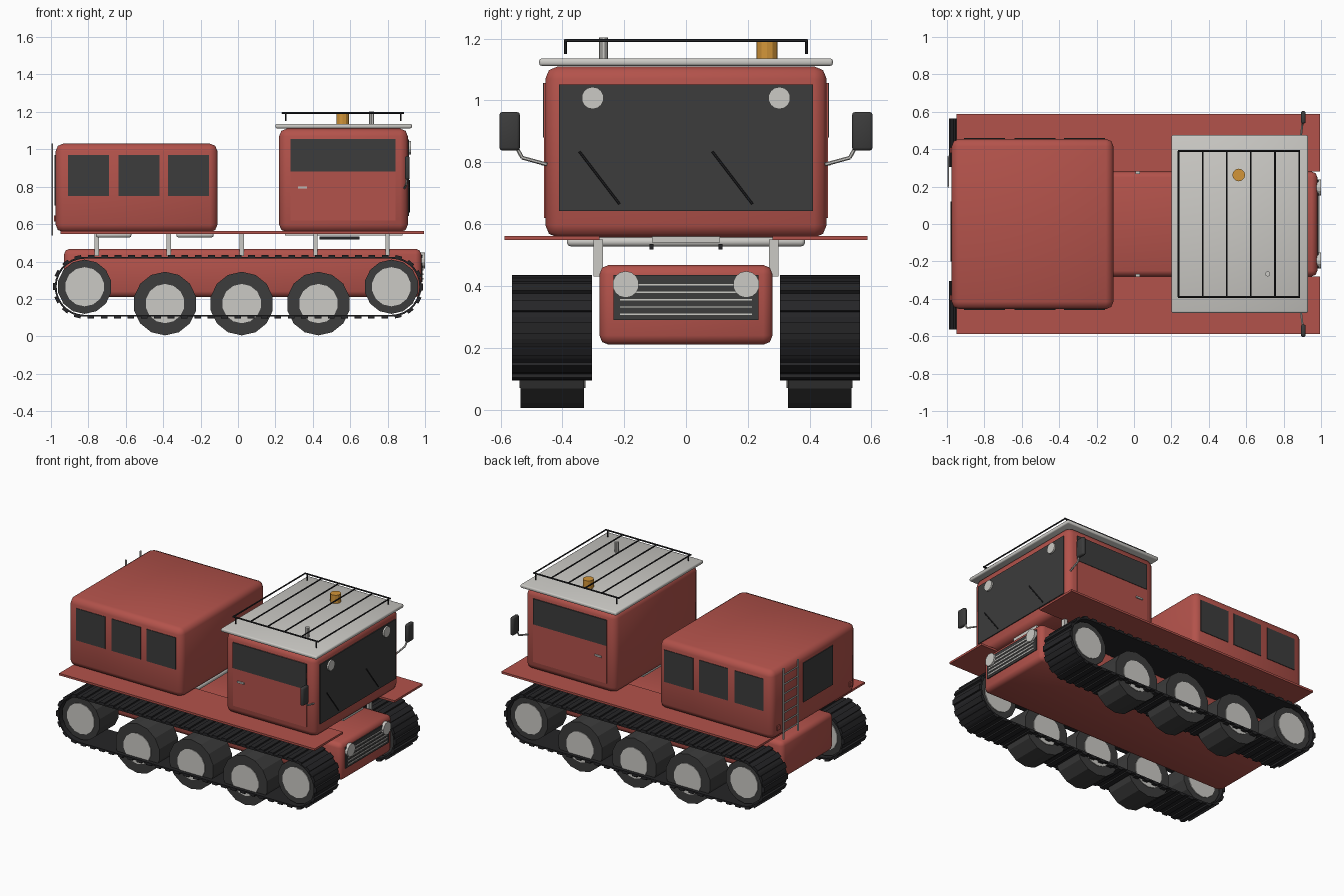
import bpy, bmesh, math
from mathutils import Vector, Matrix

if "Cube" in bpy.data.objects:
    bpy.data.objects.remove(bpy.data.objects["Cube"], do_unlink=True)


def material(name, r, g, b):
    m = bpy.data.materials.new(name)
    m.use_nodes = True
    m.diffuse_color = (r, g, b, 1)
    m.node_tree.nodes["Principled BSDF"].inputs["Base Color"].default_value = (r, g, b, 1)
    return m


RED = material("red_paint", 0.45, 0.085, 0.07)
DARK = material("dark_grey", 0.045, 0.045, 0.045)
BLACK = material("black", 0.018, 0.018, 0.02)
GREY = material("light_grey", 0.6, 0.59, 0.56)
ORANGE = material("orange", 0.65, 0.3, 0.04)


def finish(bm, name, mat, smooth=False):
    bmesh.ops.recalc_face_normals(bm, faces=bm.faces)
    me = bpy.data.meshes.new(name)
    bm.to_mesh(me)
    bm.free()
    me.materials.append(mat)
    ob = bpy.data.objects.new(name, me)
    bpy.context.collection.objects.link(ob)
    if smooth:
        bpy.ops.object.select_all(action="DESELECT")
        ob.select_set(True)
        bpy.context.view_layer.objects.active = ob
        bpy.ops.object.shade_smooth_by_angle(angle=math.radians(50))
    return ob


def box(name, xs, ys, zs, mat, bevel=0):
    """Box spanning three (low, high) ranges, with optional rounded edges."""
    bm = bmesh.new()
    spans = (xs, ys, zs)
    mid = Vector([(a + b) / 2 for a, b in spans])
    size = [abs(b - a) for a, b in spans]
    bmesh.ops.create_cube(bm, size=1, matrix=Matrix.Translation(mid) @ Matrix.Diagonal((*size, 1)))
    if bevel:
        bmesh.ops.bevel(bm, geom=bm.edges[:], offset=bevel, segments=2, profile=0.5, affect="EDGES")
    return finish(bm, name, mat, bevel > 0)


def rod(name, p, q, r, mat, sides=6):
    """Cylinder from p to q."""
    p, q = Vector(p), Vector(q)
    turn = (q - p).to_track_quat("Z", "Y").to_matrix().to_4x4()
    bm = bmesh.new()
    bmesh.ops.create_cone(bm, cap_ends=True, segments=sides, radius1=r, radius2=r,
                          depth=(q - p).length, matrix=Matrix.Translation((p + q) / 2) @ turn)
    return finish(bm, name, mat)


# Track loop: two straight runs joined by half circles
AXLE_X, AXLE_Z = 0.82, 0.265


def track_point(t, r):
    """Point and angle on the loop at fraction t, at distance r from the axle line."""
    run, arc = 2 * AXLE_X, math.pi * 0.16
    d = (t % 1) * 2 * (run + arc)
    side = 1 if d < run + arc else -1
    d = d % (run + arc)
    if d < run:
        x, z, a = d - AXLE_X, r, 0
    else:
        a = (d - run) / arc * math.pi
        x, z = AXLE_X + r * math.sin(a), r * math.cos(a)
    return side * x, AXLE_Z + side * z, a + (0 if side > 0 else math.pi)


def track(name, y0, y1):
    bm = bmesh.new()
    count = 120
    rings = []
    for i in range(count):
        corners = [(0.15, y0), (0.15, y1), (0.16, y1), (0.16, y0)]
        ring = []
        for r, y in corners:
            x, z, _ = track_point(i / count, r)
            ring.append(bm.verts.new((x, y, z)))
        rings.append(ring)
    for i in range(count):
        a, b = rings[i], rings[(i + 1) % count]
        for k in range(4):
            n = (k + 1) % 4
            bm.faces.new((a[k], a[n], b[n], b[k]))
    # Tread bars
    for i in range(60):
        x, z, a = track_point((i + 0.5) / 60, 0.164)
        place = Matrix.Translation((x, (y0 + y1) / 2, z)) @ Matrix.Rotation(a, 4, "Y")
        bmesh.ops.create_cube(bm, size=1, matrix=place @ Matrix.Diagonal((0.036, abs(y1 - y0), 0.012, 1)))
    return finish(bm, name, BLACK)


# Hull, rear cabin and driver cab
box("hull", (-0.93, 0.98), (-0.28, 0.28), (0.21, 0.468), RED, 0.03)
box("rear_cabin", (-0.975, -0.11), (-0.455, 0.455), (0.557, 1.03), RED, 0.04)
box("driver_cab", (0.22, 0.908), (-0.455, 0.455), (0.557, 1.11), RED, 0.04)
box("cab_roof", (0.2, 0.93), (-0.475, 0.475), (1.112, 1.136), GREY, 0.008)
box("windscreen", (0.9, 0.914), (-0.41, 0.41), (0.642, 1.052), DARK)

# Rear cabin end: window, ladder
box("rear_window", (-0.98, -0.97), (-0.2, 0.12), (0.7, 0.97), DARK)
for y in (0.2, 0.36):
    rod("ladder_rail", (-0.993, y, 0.54), (-0.993, y, 1.03), 0.006, GREY)
for i in range(7):
    z = 0.59 + i * 0.065
    rod("ladder_rung", (-0.993, 0.2, z), (-0.993, 0.36, z), 0.005, GREY)

# Cross beams below the rear cabin, and bars below the cab
for x0, x1 in ((-0.76, -0.57), (-0.33, -0.13)):
    box("cross_beam", (x0, x1), (-0.385, 0.385), (0.528, 0.558), GREY, 0.012)
box("cab_mount", (0.25, 0.88), (-0.11, 0.11), (0.54, 0.56), GREY)

# Grille on the nose
box("grille_panel", (0.97, 0.986), (-0.235, 0.235), (0.29, 0.435), DARK)
for i in range(5):
    z = 0.308 + i * 0.024
    box("grille_slat", (0.98, 0.991), (-0.215, 0.215), (z - 0.004, z + 0.004), GREY)

# Roof rack
for y in (-0.39, 0.39):
    rod("rack_side_rail", (0.235, y, 1.194), (0.887, y, 1.194), 0.006, BLACK)
    for x in (0.255, 0.87):
        rod("rack_leg", (x, y, 1.15), (x, y, 1.195), 0.005, BLACK)
for i in range(6):
    x = 0.238 + i * 0.129
    rod("rack_bar", (x, -0.39, 1.194), (x, 0.39, 1.194), 0.005, BLACK)

# Beacon and roof post
rod("beacon", (0.56, 0.262, 1.13), (0.56, 0.262, 1.193), 0.034, ORANGE, 12)
rod("roof_post", (0.715, -0.267, 1.13), (0.715, -0.267, 1.203), 0.014, GREY, 10)

# Wipers
for y in (-0.345, 0.085):
    rod("wiper", (0.917, y, 0.835), (0.917, y + 0.13, 0.665), 0.004, BLACK)

# Everything that repeats on both sides
for s, side in ((1, "left"), (-1, "right")):
    def span(a, b):
        return tuple(sorted((s * a, s * b)))

    track(side + "_track", *span(0.304, 0.563))
    box(side + "_fender", (-0.95, 0.995), span(0.28, 0.587), (0.548, 0.562), RED)

    wheels = [(x, 0.175, 0.17) for x in (-0.39, 0.02, 0.43)]
    wheels += [(x, AXLE_Z, 0.145) for x in (-AXLE_X, AXLE_X)]
    for x, z, r in wheels:
        rod(side + "_tyre", (x, s * 0.33, z), (x, s * 0.535, z), r, DARK, 14)
        rod(side + "_hub", (x, s * 0.325, z), (x, s * 0.539, z), 0.105, GREY, 14)

    for x in (-0.755, -0.37, 0.02, 0.415, 0.8):
        box(side + "_fender_post", (x - 0.011, x + 0.011), span(0.268, 0.3), (0.43, 0.55), GREY)

    # Cabin windows, cab door with its window and handle
    for x in (-0.91, -0.64, -0.375):
        box(side + "_cabin_window", (x, x + 0.22), span(0.45, 0.459), (0.75, 0.97), DARK)
    box(side + "_door", (0.282, 0.842), span(0.45, 0.459), (0.62, 1.056), RED)
    box(side + "_door_window", (0.282, 0.842), span(0.45, 0.462), (0.88, 1.056), DARK)
    box(side + "_door_handle", (0.32, 0.37), span(0.455, 0.467), (0.79, 0.801), GREY)

    # Lamps
    rod(side + "_headlamp", (0.97, s * 0.195, 0.405), (1.0, s * 0.195, 0.405), 0.043, GREY, 14)
    rod(side + "_upper_lamp", (0.905, s * 0.302, 1.008), (0.925, s * 0.302, 1.008), 0.036, GREY, 14)
    box(side + "_tail_lamp", (-0.984, -0.965), span(0.38, 0.41), (0.615, 0.645), RED)

    # Mirror on a bent arm
    arm = [(0.89, s * 0.45, 0.793), (0.9, s * 0.53, 0.815), (0.905, s * 0.56, 0.87)]
    for p, q in zip(arm, arm[1:]):
        rod(side + "_mirror_arm", p, q, 0.006, GREY)
    box(side + "_mirror", (0.892, 0.918), span(0.537, 0.604), (0.838, 0.963), DARK, 0.01)
    box(side + "_under_bar", (0.435, 0.65), span(0.105, 0.118), (0.518, 0.535), BLACK)
